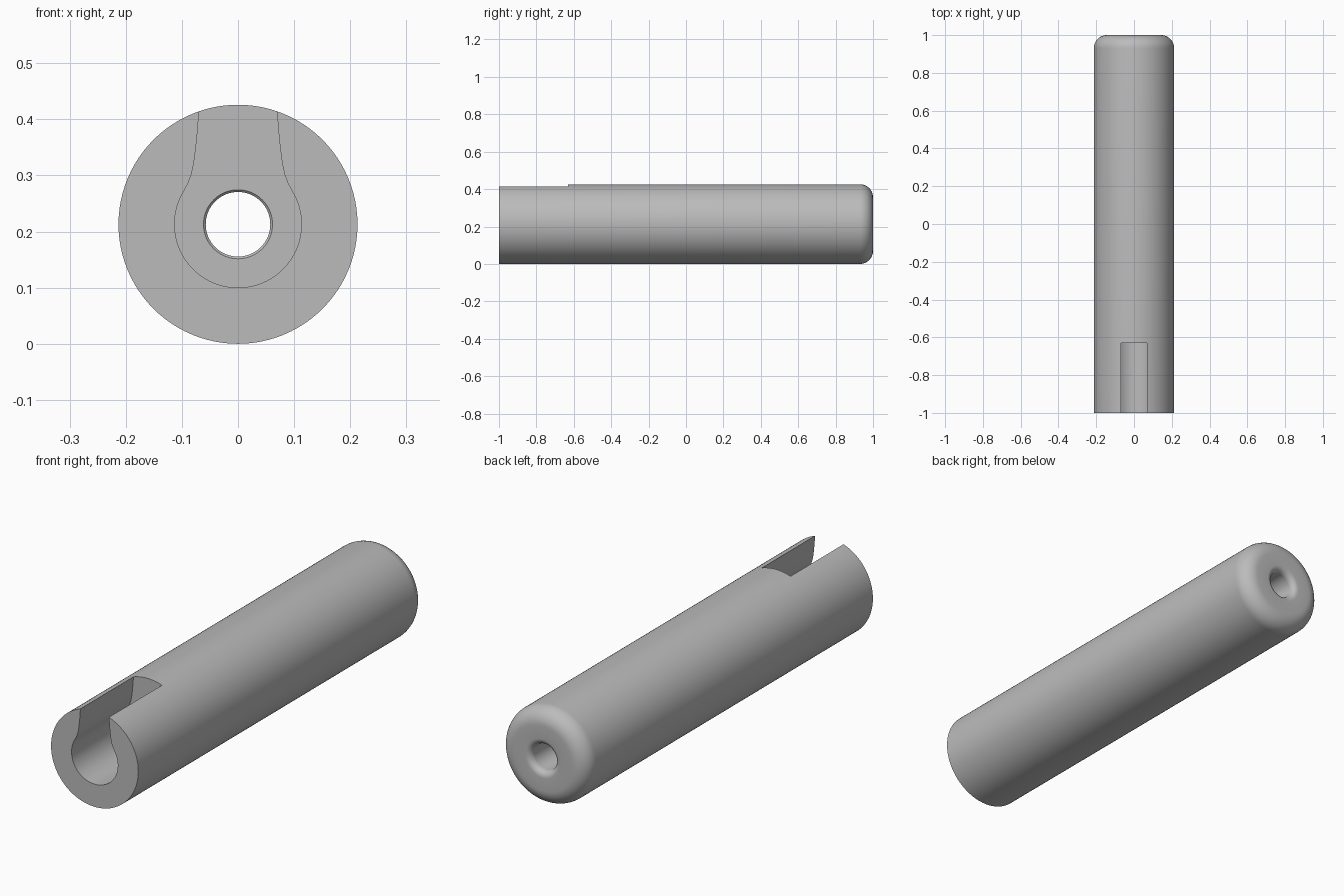
import bpy, bmesh
from math import sin, cos, pi, atan2, radians

cube = bpy.data.objects.get("Cube")
if cube:
    bpy.data.objects.remove(cube)

R, BORE, SLOT_R, SLOT_END = 0.213, 0.0575, 0.113, -0.63
OUTER_FILLET, MOUTH_FILLET, CHAMFER = 0.07, 0.028, 0.004

grey = bpy.data.materials.new("plain grey")
grey.use_nodes = True
grey.diffuse_color = (0.5, 0.5, 0.5, 1)
grey.node_tree.nodes["Principled BSDF"].inputs["Base Color"].default_value = (0.5, 0.5, 0.5, 1)


def make_object(name, bm):
    bmesh.ops.recalc_face_normals(bm, faces=bm.faces)
    mesh = bpy.data.meshes.new(name)
    bm.to_mesh(mesh)
    bm.free()
    mesh.materials.append(grey)
    obj = bpy.data.objects.new(name, mesh)
    bpy.context.collection.objects.link(obj)
    return obj


def arc(cx, cy, r, start, end, steps):
    angles = [start + (end - start) * i / steps for i in range(steps + 1)]
    return [(cx + r * cos(a), cy + r * sin(a)) for a in angles]


# Sleeve: closed radius/length profile turned about the y axis
profile = [(BORE + CHAMFER, -1), (R, -1)]
profile += arc(R - OUTER_FILLET, 1 - OUTER_FILLET, OUTER_FILLET, 0, pi / 2, 10)
profile += arc(BORE + MOUTH_FILLET, 1 - MOUTH_FILLET, MOUTH_FILLET, pi / 2, pi, 8)
profile += [(BORE, SLOT_END + CHAMFER), (BORE + CHAMFER, SLOT_END)]

SEGMENTS = 96
bm = bmesh.new()
rings = []
for s in range(SEGMENTS):
    a = 2 * pi * s / SEGMENTS
    rings.append([bm.verts.new((r * cos(a), y, R + r * sin(a))) for r, y in profile])
for s in range(SEGMENTS):
    here, after = rings[s], rings[(s + 1) % SEGMENTS]
    for i in range(len(profile)):
        j = (i + 1) % len(profile)
        bm.faces.new((here[i], here[j], after[j], after[i]))
sleeve = make_object("sleeve", bm)

# Keyhole slot: round channel flaring into an open neck at the top
neck = [(0.069, 0.5), (0.0695, 0.415), (0.072, 0.38), (0.075, 0.35),
        (0.079, 0.32), (0.083, 0.302), (0.089, 0.286)]
start = atan2(0.056, 0.098)
outline = neck + arc(0, R, SLOT_R, start, -pi - start, 56)
outline += [(-x, z) for x, z in reversed(neck)]
bm = bmesh.new()
face = bm.faces.new([bm.verts.new((x, -1.1, z)) for x, z in outline])
pushed = bmesh.ops.extrude_face_region(bm, geom=[face])["geom"]
moved = [v for v in pushed if isinstance(v, bmesh.types.BMVert)]
bmesh.ops.translate(bm, verts=moved, vec=(0, SLOT_END + 1.1, 0))
cutter = make_object("slot_cutter", bm)
cutter.hide_render = True

# Cut the slot, then discard the cutter
bpy.ops.object.select_all(action="DESELECT")
sleeve.select_set(True)
bpy.context.view_layer.objects.active = sleeve
cut = sleeve.modifiers.new("slot", "BOOLEAN")
cut.operation = "DIFFERENCE"
cut.solver = "EXACT"
cut.object = cutter
bpy.ops.object.modifier_apply(modifier=cut.name)
bpy.data.objects.remove(cutter)
bpy.ops.object.shade_smooth_by_angle(angle=radians(30))
